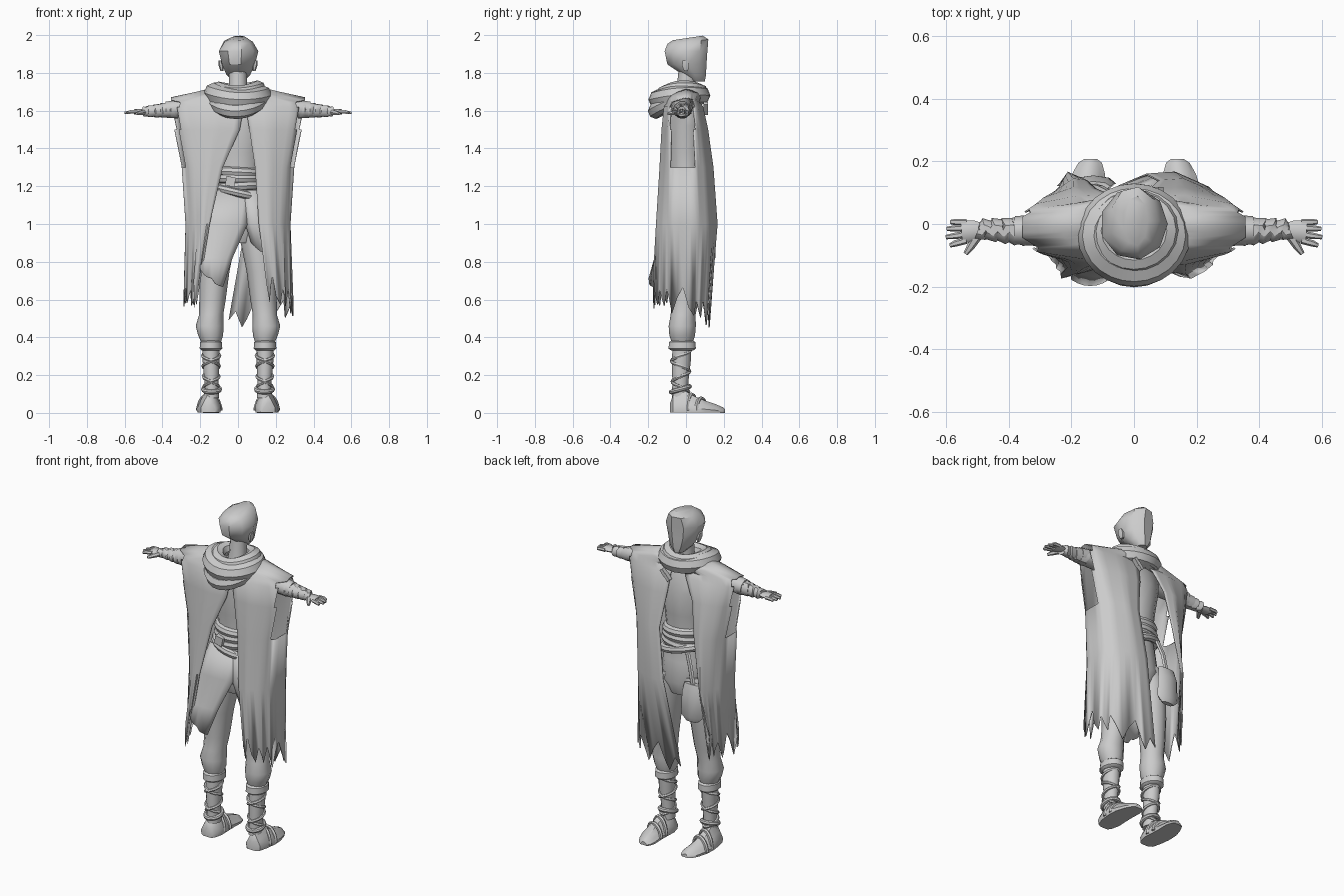
import bpy, math, random
from mathutils import Vector

if "Cube" in bpy.data.objects:
    bpy.data.objects.remove(bpy.data.objects["Cube"])
random.seed(4)


def mesh(name, verts, faces, thick=0):
    me = bpy.data.meshes.new(name)
    me.from_pydata([tuple(v) for v in verts], [], faces)
    me.update()
    ob = bpy.data.objects.new(name, me)
    bpy.context.collection.objects.link(ob)
    if thick:
        m = ob.modifiers.new("thickness", 'SOLIDIFY')
        m.thickness = thick
        m.offset = 0
    return ob


def skin(name, rings, loop=False):
    # closed rings joined into a skin, capped unless the path loops
    n, k = len(rings[0]), len(rings)
    faces = [(i % k * n + j, i % k * n + (j + 1) % n, (i + 1) % k * n + (j + 1) % n, (i + 1) % k * n + j)
             for i in range(k if loop else k - 1) for j in range(n)]
    if not loop:
        faces += [tuple(reversed(range(n))), tuple(range((k - 1) * n, k * n))]
    return mesh(name, [p for r in rings for p in r], faces)


def loft(name, secs, n=12, tip=0):
    # horizontal ellipses given as (x, y, z, rx, ry), bottom to top; tip slopes the last rings
    ang = [2 * math.pi * j / n for j in range(n)]
    return skin(name, [[(x + rx * math.cos(a), y + ry * math.sin(a), z + (tip * math.sin(a) if i > len(secs) - 3 else 0))
                        for a in ang] for i, (x, y, z, rx, ry) in enumerate(secs)])


def tube(name, pts, radii, n=8, loop=False, ref=(0, 0, 1), flat=1):
    pts = [Vector(p) for p in pts]
    k = len(pts)
    if not isinstance(radii, (list, tuple)):
        radii = [radii] * k
    rings = []
    for i, p in enumerate(pts):
        a = pts[(i - 1) % k] if loop else pts[max(i - 1, 0)]
        b = pts[(i + 1) % k] if loop else pts[min(i + 1, k - 1)]
        t = (b - a).normalized()
        u = t.cross(Vector(ref)).normalized()
        v = u.cross(t)
        rings.append([p + radii[i] * (u * math.cos(c) + v * flat * math.sin(c))
                      for c in [2 * math.pi * j / n for j in range(n)]])
    return skin(name, rings, loop)


def hoop(name, c, rx, ry, r, tilt=(0, 0), sag=0, n=20, flat=1):
    pts = []
    for i in range(n):
        a = 2 * math.pi * i / n
        x, y = rx * math.cos(a), ry * math.sin(a)
        pts.append((c[0] + x, c[1] + y, c[2] + tilt[0] * x + tilt[1] * y - sag * math.sin(a) ** 2))
    return tube(name, pts, r, 8, True, flat=flat)


def block(name, c, size, rot=0):
    bpy.ops.mesh.primitive_cube_add(size=1, location=c, rotation=(0, rot, 0))
    ob = bpy.context.object
    ob.name, ob.scale = name, size
    m = ob.modifiers.new("bevel", 'BEVEL')
    m.width = .005


# head with swept hair, ears and neck; the face looks to +y
loft("head", [(0, .06, 1.755, .03, .04), (0, .045, 1.79, .065, .062), (0, .005, 1.845, .09, .105),
              (0, 0, 1.915, .108, .115), (0, .01, 1.965, .078, .11), (.005, .01, 1.985, .04, .08)], 9, .012)
loft("neck", [(0, -.005, 1.66, .06, .055), (0, .0, 1.73, .048, .048), (0, .01, 1.81, .048, .05)])

# torso, sash and belts
loft("torso", [(0, .01, .9, .09, .08), (0, .01, .98, .14, .11), (0, 0, 1.1, .135, .1), (0, 0, 1.25, .112, .085),
               (0, 0, 1.38, .125, .1), (0, 0, 1.52, .15, .105), (0, -.01, 1.62, .17, .085),
               (0, -.01, 1.68, .09, .065)], 14)
for i, z in enumerate((1.275, 1.24, 1.2)):
    hoop("sash_wrap", (0, 0, z), .11 + .004 * i, .09, .026, (.06 * (i - 1), 0))
hoop("slung_belt", (0, 0, 1.17), .13, .108, .022, (-.25, .05))
block("buckle", (-.04, -.115, 1.225), (.05, .03, .05), .2)

# cowl around the neck
hoop("cowl_upper", (0, -.02, 1.715), .105, .095, .042, (.03, .05), .02)
hoop("cowl_middle", (0, -.035, 1.69), .128, .112, .052, (-.05, .1), .02, 24)
hoop("cowl_drape", (0, -.045, 1.66), .12, .115, .042, (.06, .32), .025, 24)
for x, y in ((.075, -.13), (.05, .105)):
    for d in (0, .022):
        block("cloak_toggle", (x + d, y, 1.6 + d), (.02, .025, .045), .7)

for s in (-1, 1):
    loft("ear", [(s * .085, 0, 1.81, .008, .012), (s * .09, -.002, 1.84, .013, .022),
                 (s * .095, -.005, 1.865, .007, .014)], 6)
    # arm with bandage ripples on the forearm
    tube("upper_arm", [(s * .12, -.02, 1.62), (s * .25, -.02, 1.615), (s * .38, -.02, 1.605)], [.06, .055, .045], 10)
    n = 15
    tube("forearm_wrap", [(s * (.33 + .012 * i), -.02 - .01 * math.sin(i * 2), 1.606 - .0008 * i) for i in range(n)],
         [.049 - .0015 * i - (.004 if i % 3 == 1 else 0) for i in range(n)], 10)
    # hand: palm, fingers and thumb
    tube("palm", [(s * .485, -.02, 1.595), (s * .51, -.022, 1.595), (s * .55, -.025, 1.593)], [.024, .034, .036], 8,
         flat=.4)
    for y, tip in ((-.062, .587), (-.038, .6), (-.014, .597), (.006, .585)):
        tube("finger", [(s * .535, y * .85, 1.594), (s * .57, y, 1.593), (s * tip, y * 1.1, 1.588)],
             [.011, .0105, .007], 6)
    tube("thumb", [(s * .5, -.04, 1.592), (s * .52, -.07, 1.588), (s * .537, -.095, 1.583)], [.015, .013, .008], 6)
    # baggy trouser leg
    loft("trouser_leg", [(s * .142, -.02, .37, .05, .055), (s * .145, -.02, .41, .066, .068),
                         (s * .15, -.02, .46, .074, .072), (s * .142, -.015, .52, .064, .066),
                         (s * .135, -.005, .6, .07, .072), (s * .125, 0, .75, .08, .085),
                         (s * .1, .01, .92, .09, .1), (s * .075, .01, 1.02, .07, .09)])
    # shin, cuff and crossed lacing
    loft("shin", [(s * .14, -.03, .08, .04, .045), (s * .14, -.03, .16, .037, .042),
                  (s * .143, -.025, .27, .044, .05), (s * .143, -.02, .37, .045, .05)])
    loft("shin_cuff", [(s * .143, -.02, .33, .048, .06), (s * .143, -.02, .34, .06, .074),
                       (s * .143, -.02, .375, .058, .072), (s * .143, -.02, .385, .045, .055)], 14)
    for d in (-1, 1):
        pts = []
        for i in range(41):
            a, z = d * i * math.pi / 10 + math.pi / 2, .11 + .22 * i / 40
            r = .038 + .008 * i / 40
            pts.append((s * .142 + r * math.cos(a), -.028 + (r + .005) * math.sin(a), z))
        tube("shin_lace", pts, .009, 6)
    # foot, as sections from heel to toe: y, x centre, half width, height
    rings = []
    for y, x, w, h in ((-.085, .145, .025, .05), (-.07, .15, .045, .09), (-.02, .15, .058, .125), (.04, .155, .06, .09),
                       (.1, .155, .058, .065), (.16, .145, .05, .045), (.195, .14, .036, .03), (.207, .138, .02, .02)):
        rings.append([(s * x + w * a, y, h * b) for a, b in
                      ((-1, .02), (-1.05, .3), (-.75, .6), (-.3, 1), (.3, 1), (.75, .6), (1.05, .3), (1, .02))])
    skin("shoe", rings)
    hoop("ankle_strap", (s * .14, -.03, .125), .043, .048, .013, (0, .3))
    for y, h, w in ((.03, .095, .058), (.08, .072, .06)):
        tube("shoe_strap", [(s * .152 + w * math.cos(a), y - .025 * math.cos(a), .012 + h * math.sin(a) * .9)
                            for a in [math.pi * i / 10 for i in range(11)]], .011, 6, ref=(0, 1, 0))


# ragged cloak panel on each side, open at the middle of both faces
def cloak(name, s, inner, hem):
    rows = ((1.725, .11, -.08, .08), (1.7, .22, -.095, .075), (1.67, .355, -.095, .065), (1.62, .36, -.11, .085),
            (1.5, .335, -.122, .11), (1.3, .295, -.132, .137), (1.0, .275, -.15, .158), (.62, .285, -.165, .12))
    teeth = [.02, .12, .07, .0, .09, .15, .05, .01, .1, .06]
    cols, verts, faces = 28, [], []
    for k, ((z, X, yf, yb), (xf, xb)) in enumerate(zip(rows, inner)):
        key = [(xf, yf), ((xf + .8 * X) / 2, yf * 1.04), (.86 * X, yf * .78), (X, yf * .45), (X, yb * .35),
               (.86 * X, yb * .74), ((xb + .8 * X) / 2, yb * 1.04), (xb, yb)]
        for j in range(cols + 1):
            t = j / cols
            i = min(int(t * 7), 6)
            f = t * 7 - i
            x, y = (key[i][q] * (1 - f) + key[i + 1][q] * f for q in (0, 1))
            zz = z
            if k == 7:   # torn hem
                zz = hem[0] + (hem[1] - hem[0]) * t + teeth[(j + (s > 0)) % 10]
                x += random.uniform(-.008, .008)
            if k < 3:    # shoulder slopes away from the ridge
                zz -= .03 * abs(y) / .09
            verts.append((s * x, y, zz))
    for k in range(7):
        for j in range(cols):
            a = k * (cols + 1) + j
            q = (a, a + 1, a + cols + 2, a + cols + 1)
            c = sum((Vector(verts[v]) for v in q), Vector()) / 4
            if 1.3 < c.z < 1.65 and abs(c.y + .02) < .06:   # arm slit
                continue
            faces.append(q if s > 0 else q[::-1])
    mesh(name, verts, faces, .006)


cloak("cloak_right", 1, ((.03, .03), (.03, .03), (.03, .03), (.04, .04), (.06, .05), (.09, .08), (.11, .04),
                         (.15, -.05)), (.6, .43))
cloak("cloak_left", -1, ((.03, .03), (.0, .03), (-.02, .04), (-.03, .06), (-.01, .12), (.08, .15), (.15, .2),
                         (.225, .24)), (.55, .58))


# hanging cloth strips: rows of (z, y, x from, x to)
def flap(name, rows, slant=0, n=6):
    verts = []
    for k, (z, y, a, b) in enumerate(rows):
        for j in range(n + 1):
            t = j / n
            end = k == len(rows) - 1
            verts.append((a + (b - a) * t, y + .02 * (2 * t - 1) ** 2 * (1 if y < 0 else -1),
                          z + (slant * (1 - t) + random.uniform(0, .03) if end else 0)))
    w = n + 1
    mesh(name, verts, [(k * w + j, k * w + w + j, k * w + w + j + 1, k * w + j + 1)
                       for k in range(len(rows) - 1) for j in range(n)], .006)


flap("tunic_flap", ((1.18, -.1, -.13, .07), (1.0, -.135, -.18, .05), (.82, -.165, -.2, -.03), (.64, -.195, -.2, -.08)),
     .1)
flap("tunic_strip", ((1.18, -.105, .02, .12), (1.0, -.13, .04, .15), (.8, -.12, .07, .16)), .1, 4)
# hip pouch on a strap
loft("hip_pouch", [(-.13, .13, .79, .04, .015), (-.13, .13, .82, .072, .025), (-.13, .13, .95, .066, .025),
                   (-.13, .12, 1.01, .055, .016)], 8)
tube("pouch_strap", [(-.13, .12, 1.0), (-.11, .115, 1.1), (-.08, .1, 1.18)], .016, 6, ref=(0, 1, 0), flat=.6)

# smooth cloth and skin, keeping hard creases
bpy.ops.object.select_all(action='SELECT')
bpy.context.view_layer.objects.active = bpy.data.objects["torso"]
bpy.ops.object.shade_smooth_by_angle(angle=math.radians(40))
